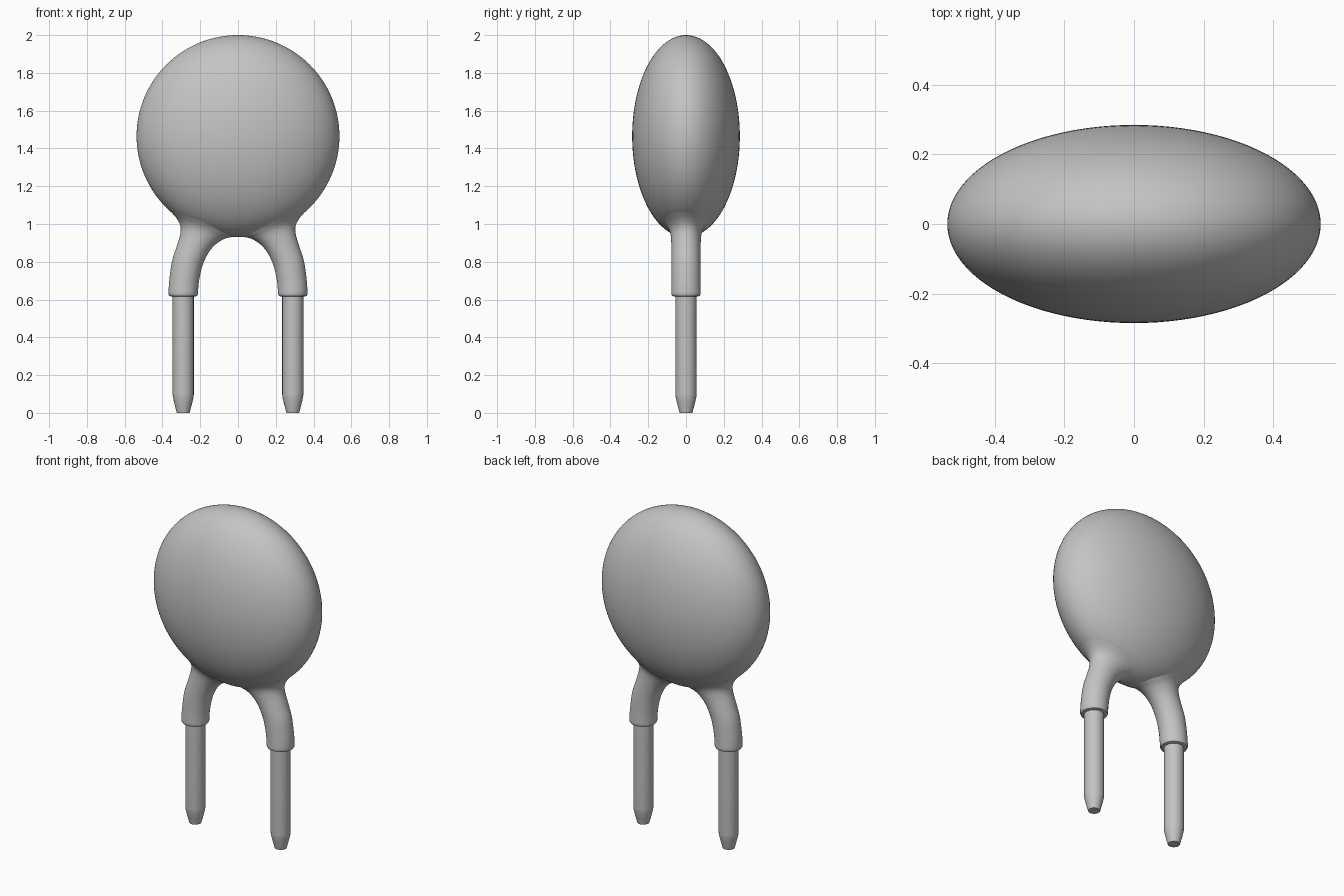
import bpy, bmesh, math
from mathutils import Vector

cube = bpy.data.objects.get("Cube")
if cube:
    bpy.data.objects.remove(cube, do_unlink=True)

grey = bpy.data.materials.new("plain grey")
grey.use_nodes = True
grey.diffuse_color = (0.55, 0.55, 0.55, 1)
grey.node_tree.nodes["Principled BSDF"].inputs["Base Color"].default_value = grey.diffuse_color

SIDES = 40
LEAD_X = 0.29


def finish(bm, name, angle=35):
    bmesh.ops.recalc_face_normals(bm, faces=bm.faces)
    mesh = bpy.data.meshes.new(name)
    bm.to_mesh(mesh)
    bm.free()
    mesh.materials.append(grey)
    obj = bpy.data.objects.new(name, mesh)
    bpy.context.collection.objects.link(obj)
    bpy.ops.object.select_all(action="DESELECT")
    obj.select_set(True)
    bpy.context.view_layer.objects.active = obj
    bpy.ops.object.shade_smooth_by_angle(angle=math.radians(angle))
    return obj


def loft(name, rings, side):
    """Skin elliptical rings given as (centre, half-width vector, half-depth)."""
    bm = bmesh.new()
    loops = []
    for centre, half, depth in rings:
        loop = []
        for i in range(SIDES):
            a = math.tau * i / SIDES
            p = centre + half * math.cos(a) + Vector((0, depth * math.sin(a), 0))
            loop.append(bm.verts.new((p.x * side, p.y, p.z)))
        loops.append(loop)
    for low, high in zip(loops, loops[1:]):
        for i in range(SIDES):
            j = (i + 1) % SIDES
            bm.faces.new((low[i], low[j], high[j], high[i]))
    bm.faces.new(loops[0])
    bm.faces.new(loops[-1])
    return finish(bm, name)


def smooth_path(points, steps=5):
    """Catmull-Rom curve through tuples of any length."""
    pts = [Vector(p) for p in points]
    pts = [pts[0] * 2 - pts[1]] + pts + [pts[-1] * 2 - pts[-2]]
    out = []
    for a, b, c, d in zip(pts, pts[1:], pts[2:], pts[3:]):
        for s in range(steps):
            t = s / steps
            out.append(0.5 * (2 * b + (c - a) * t + (2 * a - 5 * b + 4 * c - d) * t ** 2
                              + (3 * b - a - 3 * c + d) * t ** 3))
    return out + [pts[-2]]


def round_ring(radius, z):
    return Vector((LEAD_X, 0, z)), Vector((radius, 0, 0)), radius


# Lens-shaped coated body
bm = bmesh.new()
bmesh.ops.create_uvsphere(bm, u_segments=96, v_segments=64, radius=1)
bmesh.ops.scale(bm, vec=(0.537, 0.285, 0.535), verts=bm.verts)
bmesh.ops.translate(bm, vec=(0, 0, 1.465), verts=bm.verts)
finish(bm, "coated_body")

# Bent sleeve outline: inner edge, outer edge (x, z each)
edges = [(0.212, 0.64, 0.368, 0.64), (0.206, 0.70, 0.364, 0.70),
         (0.188, 0.78, 0.350, 0.80), (0.155, 0.85, 0.325, 0.88),
         (0.115, 0.895, 0.306, 0.945), (0.07, 0.922, 0.305, 0.99),
         (0.03, 0.933, 0.325, 1.03), (0.0, 0.95, 0.36, 1.07)]
depths = [0.078, 0.077, 0.077, 0.077, 0.079, 0.084, 0.095, 0.115]

sleeve = [round_ring(0.066, 0.617), round_ring(0.074, 0.62), round_ring(0.078, 0.628)]
for e, d in zip(smooth_path(edges), smooth_path([(d, 0) for d in depths])):
    inner, outer = Vector((e[0], 0, e[1])), Vector((e[2], 0, e[3]))
    sleeve.append(((inner + outer) / 2, (outer - inner) / 2, d[0]))

# Straight wire with tapered tip, top hidden in the sleeve
wire = [round_ring(0.034, 0), round_ring(0.047, 0.05), round_ring(0.055, 0.085),
        round_ring(0.056, 0.10), round_ring(0.056, 0.66)]

for label, side in (("left", 1), ("right", -1)):
    loft(label + "_sleeve", sleeve, side)
    loft(label + "_wire_lead", wire, side)
